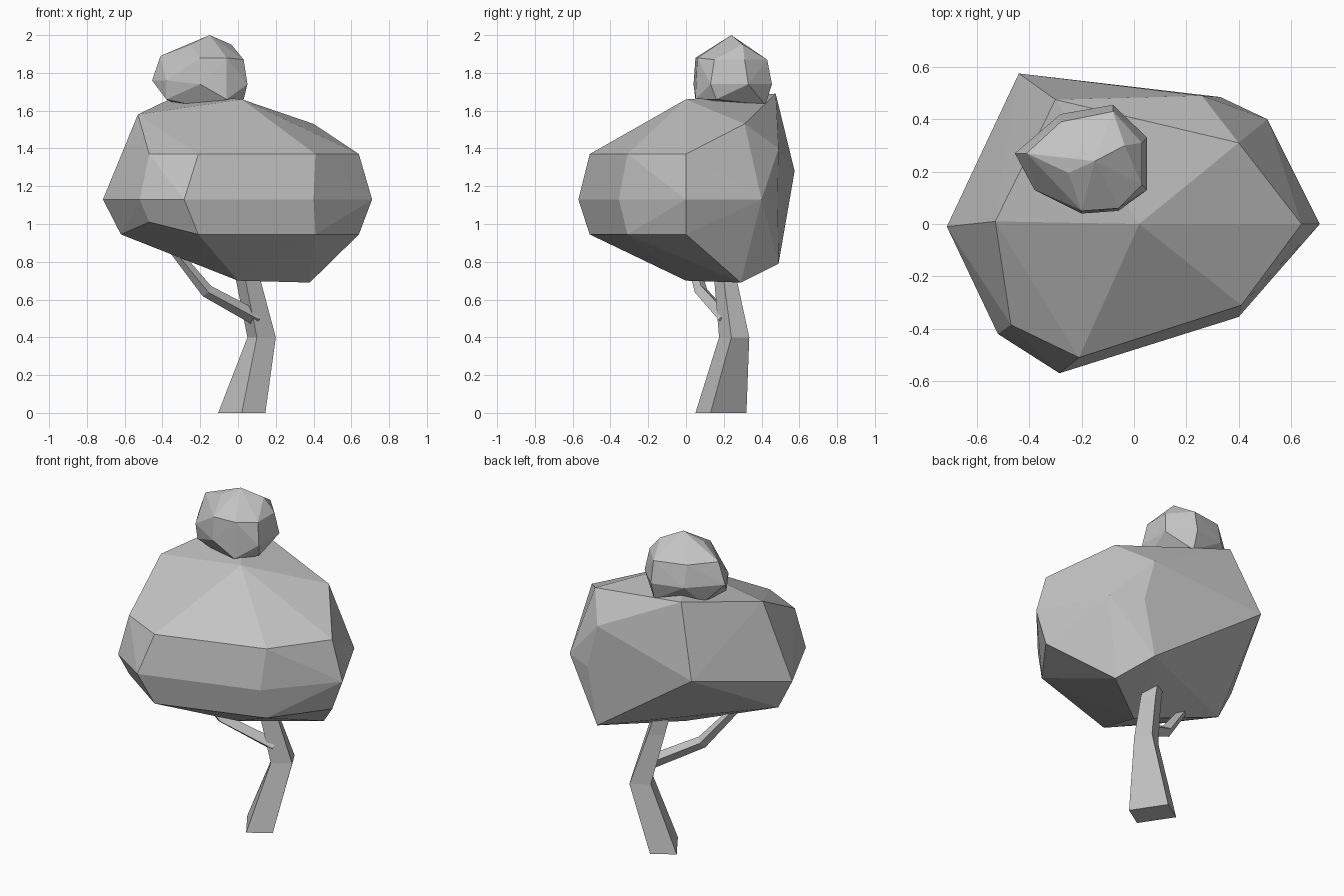
import bpy, bmesh
from mathutils import Vector

cube = bpy.data.objects.get("Cube")
if cube:
    bpy.data.objects.remove(cube, do_unlink=True)

grey = bpy.data.materials.new("plain_grey")
grey.use_nodes = True
colour = (0.55, 0.55, 0.55, 1)
grey.diffuse_color = colour
grey.node_tree.nodes["Principled BSDF"].inputs["Base Color"].default_value = colour


def finish(name, bm):
    bmesh.ops.recalc_face_normals(bm, faces=bm.faces)
    mesh = bpy.data.meshes.new(name)
    bm.to_mesh(mesh)
    bm.free()
    mesh.materials.append(grey)
    bpy.context.collection.objects.link(bpy.data.objects.new(name, mesh))


def faceted_clump(name, points):
    """Low-poly foliage lump wrapped around a few corner points."""
    bm = bmesh.new()
    for p in points:
        bm.verts.new(p)
    out = bmesh.ops.convex_hull(bm, input=bm.verts)
    loose = {v for v in out["geom_interior"] if isinstance(v, bmesh.types.BMVert)}
    bmesh.ops.delete(bm, geom=list(loose), context="VERTS")
    bmesh.ops.dissolve_limit(bm, angle_limit=0.03, verts=bm.verts, edges=bm.edges)
    finish(name, bm)


def loft(name, rings):
    """Skin a stack of equal rings and cap both ends."""
    bm = bmesh.new()
    loops = [[bm.verts.new(p) for p in ring] for ring in rings]
    for low, high in zip(loops, loops[1:]):
        for i in range(len(low)):
            j = (i + 1) % len(low)
            bm.faces.new((low[i], low[j], high[j], high[i]))
    bm.faces.new(loops[0])
    bm.faces.new(loops[-1])
    finish(name, bm)


def box_ring(corner, side, back):
    """Rectangle from its front corner and two edge vectors."""
    c, s, b = Vector(corner), Vector((*side, 0)), Vector((*back, 0))
    return [c, c + s, c + s + b, c + b]


# Bent four-sided trunk
loft("trunk", [
    box_ring((0.02, 0.05, 0), (0.125, 0.08), (-0.125, 0.19)),
    box_ring((0.10, 0.175, 0.4), (0.10, 0.065), (-0.05, 0.095)),
    box_ring((0.04, 0.15, 0.7), (0.08, 0.05), (-0.05, 0.07)),
    box_ring((0.0, 0.14, 0.88), (0.07, 0.045), (-0.05, 0.06)),
])

# Side branch, a thin square limb
path = [(0.10, 0.21, 0.5), (-0.165, 0.08, 0.645), (-0.33, 0.02, 0.85), (-0.38, 0.0, 0.92)]
path = [Vector(p) for p in path]
rings = []
for i, (p, r) in enumerate(zip(path, (0.04, 0.035, 0.025, 0.025))):
    along = (path[min(i + 1, 3)] - path[max(i - 1, 0)]).normalized()
    across = along.cross(Vector((0, 1, 0))).normalized() * r
    depth = along.cross(across)
    rings.append([p + across, p + depth, p - across, p - depth])
loft("branch", rings)

# Large canopy
top = [(0.02, 0, 1.66), (-0.53, 0.01, 1.58), (-0.30, 0.475, 1.69), (0.40, 0.31, 1.53),
       (0.26, 0.49, 1.40)]
middle = [(-0.44, 0.575, 1.28), (0.33, 0.485, 1.13), (0.51, 0.40, 1.13),
          (0.71, 0, 1.13), (0.40, -0.355, 1.13), (-0.285, -0.57, 1.13),
          (-0.52, -0.42, 1.13), (-0.715, -0.01, 1.13)]
bottom = [(0.26, 0.49, 0.79), (0.38, 0.29, 0.69), (0, 0, 0.70), (-0.62, -0.01, 0.945),
          (-0.47, -0.385, 1.01)]
belt = [(x, y, z) for x, y in ((0.64, 0), (0.41, -0.31), (-0.21, -0.51)) for z in (0.945, 1.37)]
belt.append((-0.47, -0.385, 1.37))
faceted_clump("canopy", top + middle + bottom + belt)

# Small foliage ball on top
crown = [(-0.15, 0.24, 2.0), (-0.25, 0.195, 1.95), (-0.035, 0.30, 1.95), (-0.41, 0.27, 1.89),
         (-0.20, 0.05, 1.88), (-0.06, 0.06, 1.88), (0.03, 0.15, 1.87), (0.03, 0.31, 1.87),
         (-0.08, 0.43, 1.87), (-0.28, 0.39, 1.88)]
girth = [(-0.455, 0.27, 1.76), (-0.38, 0.13, 1.76), (-0.20, 0.04, 1.74), (0.05, 0.13, 1.74),
         (0.05, 0.33, 1.74), (-0.08, 0.455, 1.74), (-0.28, 0.42, 1.75)]
base = [(-0.38, 0.15, 1.66), (-0.20, 0.12, 1.62), (-0.06, 0.05, 1.66), (0.03, 0.16, 1.66),
        (-0.08, 0.42, 1.63), (-0.34, 0.32, 1.64)]
faceted_clump("upper_foliage", crown + girth + base)
